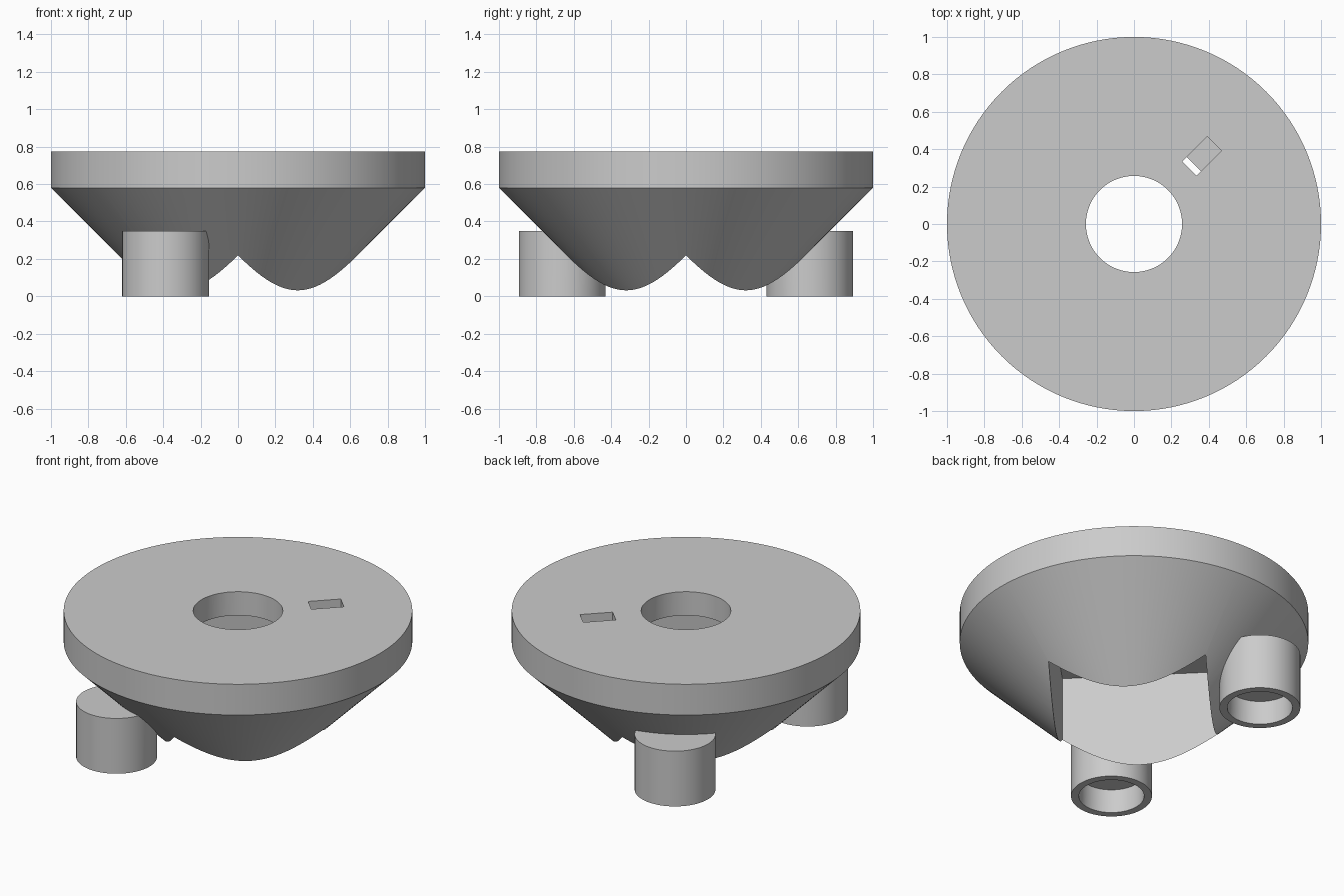
import bpy, bmesh, math
from mathutils import Matrix, Vector

cube = bpy.data.objects.get("Cube")
if cube:
    bpy.data.objects.remove(cube, do_unlink=True)

grey = bpy.data.materials.new("light grey")
grey.use_nodes = True
colour = (0.6, 0.6, 0.6, 1)
grey.diffuse_color = colour
grey.node_tree.nodes["Principled BSDF"].inputs["Base Color"].default_value = colour


def add_object(name, bm):
    mesh = bpy.data.meshes.new(name)
    bmesh.ops.recalc_face_normals(bm, faces=bm.faces)
    bm.to_mesh(mesh)
    bm.free()
    mesh.materials.append(grey)
    obj = bpy.data.objects.new(name, mesh)
    bpy.context.collection.objects.link(obj)
    return obj


def lathe(name, profile, steps=128):
    """Solid of revolution; the profile starts and ends on the axis."""
    bm = bmesh.new()
    verts = [bm.verts.new((r, 0, z)) for r, z in profile]
    edges = [bm.edges.new(pair) for pair in zip(verts, verts[1:])]
    bmesh.ops.spin(bm, geom=verts + edges, cent=(0, 0, 0), axis=(0, 0, 1),
                   angle=math.tau, steps=steps, use_duplicate=False)
    bmesh.ops.remove_doubles(bm, verts=bm.verts, dist=1e-4)
    return add_object(name, bm)


def cylinder(name, x, y, radius, z0, z1):
    obj = lathe(name, [(0, z0), (radius, z0), (radius, z1), (0, z1)], 96)
    obj.data.transform(Matrix.Translation((x, y, 0)))
    return obj


def diagonal_box(name, u0, u1, half_width, z0, z1):
    """Box laid along the diagonal between +x and +y."""
    bm = bmesh.new()
    bmesh.ops.create_cube(bm, size=1)
    size = Vector((u1 - u0, 2 * half_width, z1 - z0))
    centre = Vector(((u0 + u1) / 2, 0, (z0 + z1) / 2))
    bm.transform(Matrix.Rotation(math.pi / 4, 4, 'Z')
                 @ Matrix.Translation(centre) @ Matrix.Diagonal(size.to_4d()))
    return add_object(name, bm)


def combine(target, tool, operation):
    tool.hide_render = True
    bpy.context.view_layer.objects.active = target
    mod = target.modifiers.new(tool.name, 'BOOLEAN')
    mod.operation = operation
    mod.solver = 'EXACT'
    mod.object = tool
    bpy.ops.object.modifier_apply(modifier=mod.name)
    bpy.data.objects.remove(tool, do_unlink=True)


# Round plate with a cone tapering beneath it
body = lathe("funnel_body", [(0, 0.0), (0.42, 0.0), (1, 0.58), (1, 0.775), (0, 0.775)])

# Two hollow feet on the right-hand side
foot_x, foot_y = -0.387, 0.662
for side in (-1, 1):
    combine(body, cylinder("foot", foot_x, side * foot_y, 0.232, 0, 0.35), 'UNION')
for side in (-1, 1):
    combine(body, cylinder("foot_socket", foot_x, side * foot_y, 0.187, -0.1, 0.15), 'DIFFERENCE')

# Square cavity below, centre bore and cable slot through the plate
combine(body, diagonal_box("cavity", -0.452, 0.452, 0.452, -0.2, 0.625), 'DIFFERENCE')
combine(body, cylinder("bore", 0, 0, 0.257, 0.5, 0.9), 'DIFFERENCE')
combine(body, diagonal_box("slot", 0.418, 0.608, 0.053, 0.61, 0.9), 'DIFFERENCE')

bpy.ops.object.select_all(action='DESELECT')
body.select_set(True)
bpy.context.view_layer.objects.active = body
bpy.ops.object.shade_smooth_by_angle(angle=math.radians(25))
